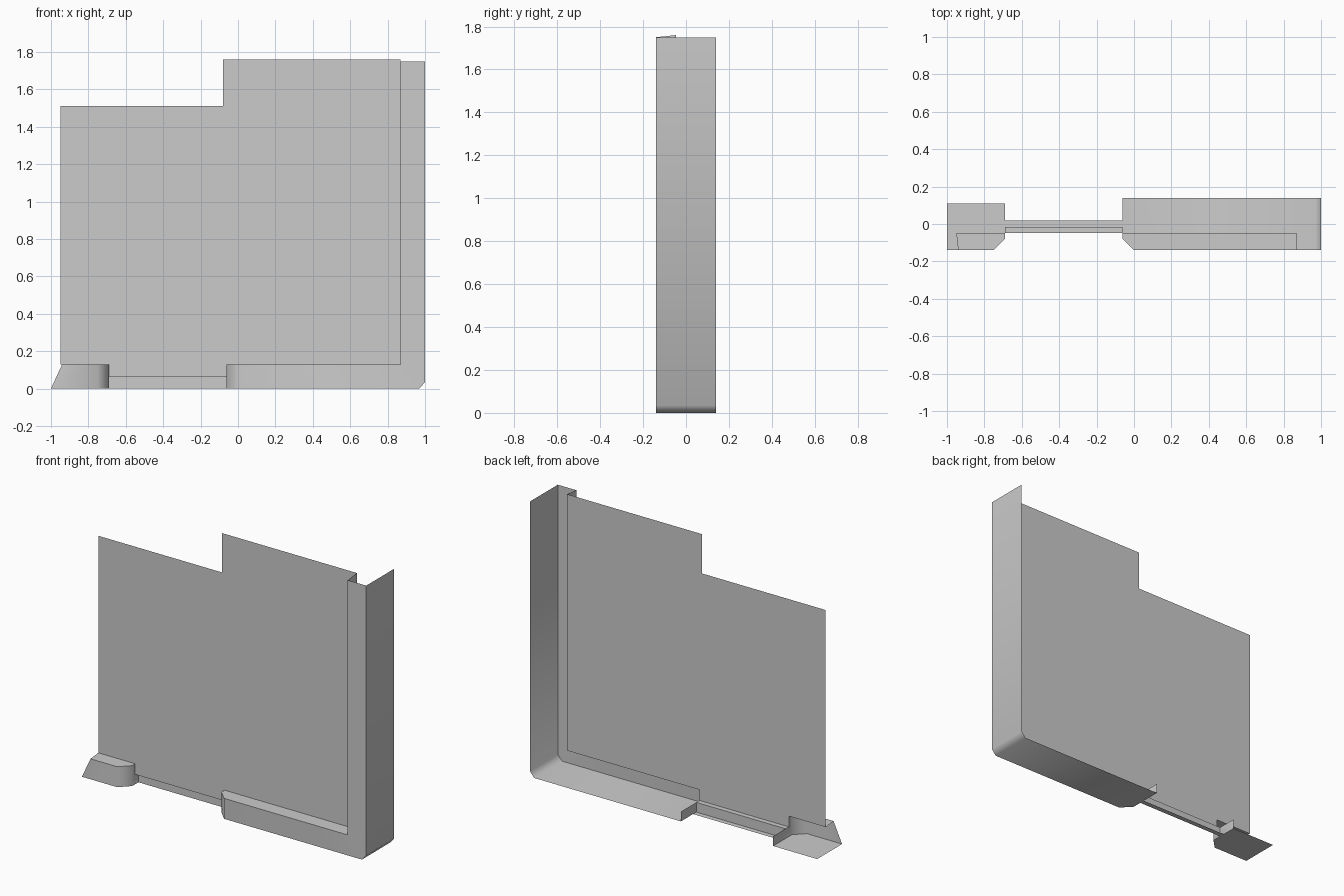
import bpy, bmesh, math
from mathutils import Vector

if "Cube" in bpy.data.objects:
    bpy.data.objects.remove(bpy.data.objects["Cube"])

F, B, P, G = -0.14, 0.14, -0.047, -0.015   # front, back, panel and recess depths
LEDGE, LOW, CH = 0.13, 0.062, 0.062         # ledge height, threshold height, corner cut
LEFT, RIGHT = -0.69, -0.062                 # ends of the threshold


def build(name, faces):
    """Join polygons into one sheet; each is (points, facing direction)."""
    bm = bmesh.new()
    for pts, facing in faces:
        f = bm.faces.new([bm.verts.new(p) for p in pts])
        f.normal_update()
        if f.normal.dot(Vector(facing)) < 0:
            f.normal_flip()
    bmesh.ops.remove_doubles(bm, verts=bm.verts, dist=1e-4)
    mesh = bpy.data.meshes.new(name)
    bm.to_mesh(mesh)
    bm.free()
    ob = bpy.data.objects.new(name, mesh)
    bpy.context.collection.objects.link(ob)
    bpy.ops.object.select_all(action='DESELECT')
    ob.select_set(True)
    bpy.context.view_layer.objects.active = ob
    bpy.ops.object.shade_smooth_by_angle(angle=math.radians(50))
    return ob


def in_x(x, pts):
    return [(x, y, z) for y, z in pts]


def in_y(y, pts):
    return [(x, y, z) for x, z in pts]


def in_z(z, pts):
    return [(x, y, z) for x, y in pts]


def block_end(x, cut_x, back, out):
    """Stepped end and cut corner shared by both base blocks."""
    end = in_x(x, [(F + CH, 0), (back, 0), (back, LOW), (G, LOW),
                   (P, LOW), (P, LEDGE), (F + CH, LEDGE)])
    corner = [(x, F + CH, 0), (cut_x, F, 0), (cut_x, F, LEDGE), (x, F + CH, LEDGE)]
    return [(end, (out, 0, 0)), (corner, (out, -1, 0))]


# thin wall panel with stepped top and stepped bottom
build("wall_panel", [(in_y(P, [
    (-0.95, LEDGE), (LEFT, LEDGE), (LEFT, LOW), (RIGHT, LOW), (RIGHT, LEDGE),
    (0.87, LEDGE), (0.87, 1.76), (-0.08, 1.76), (-0.08, 1.51), (-0.95, 1.51)]), (0, -1, 0))])

# left base block with sloping open end
cl = LEFT - CH
build("left_base", block_end(LEFT, cl, 0.11, 1) + [
    (in_y(F, [(-1, 0), (cl, 0), (cl, LEDGE), (-0.94, LEDGE)]), (0, -1, 0)),
    (in_z(LEDGE, [(-0.94, F), (cl, F), (LEFT, F + CH), (LEFT, P), (-0.95, P)]), (0, 0, 1)),
    (in_z(0, [(-1, F), (cl, F), (LEFT, F + CH), (LEFT, 0.11), (-1, 0.11)]), (0, 0, -1))])

# right base block and corner column in one L-shaped frame
cr = RIGHT + CH
build("right_base_and_column", block_end(RIGHT, cr, B, -1) + [
    (in_y(F, [(cr, 0), (0.97, 0), (1, 0.035), (1, 1.75), (0.87, 1.75),
              (0.87, LEDGE), (cr, LEDGE)]), (0, -1, 0)),
    (in_z(LEDGE, [(cr, F), (0.87, F), (0.87, P), (RIGHT, P), (RIGHT, F + CH)]), (0, 0, 1)),
    (in_z(0, [(RIGHT, F + CH), (cr, F), (0.97, F), (0.97, B), (RIGHT, B)]), (0, 0, -1)),
    (in_x(0.87, [(F, LEDGE), (P, LEDGE), (P, 1.76), (F, 1.75)]), (-1, 0, 0)),
    (in_x(1, [(F, 0.035), (B, 0.035), (B, 1.75), (F, 1.75)]), (1, 0, 0)),
    ([(0.97, F, 0), (0.97, B, 0), (1, B, 0.035), (1, F, 0.035)], (1, 0, -1))])

# recessed threshold between the blocks
steps = [(P, LOW), (G, LOW), (G, 0), (0.018, 0)]
build("threshold", [
    ([(LEFT, *a), (RIGHT, *a), (RIGHT, *b), (LEFT, *b)], d)
    for a, b, d in zip(steps, steps[1:], [(0, 0, -1), (0, -1, 0), (0, 0, -1)])])
